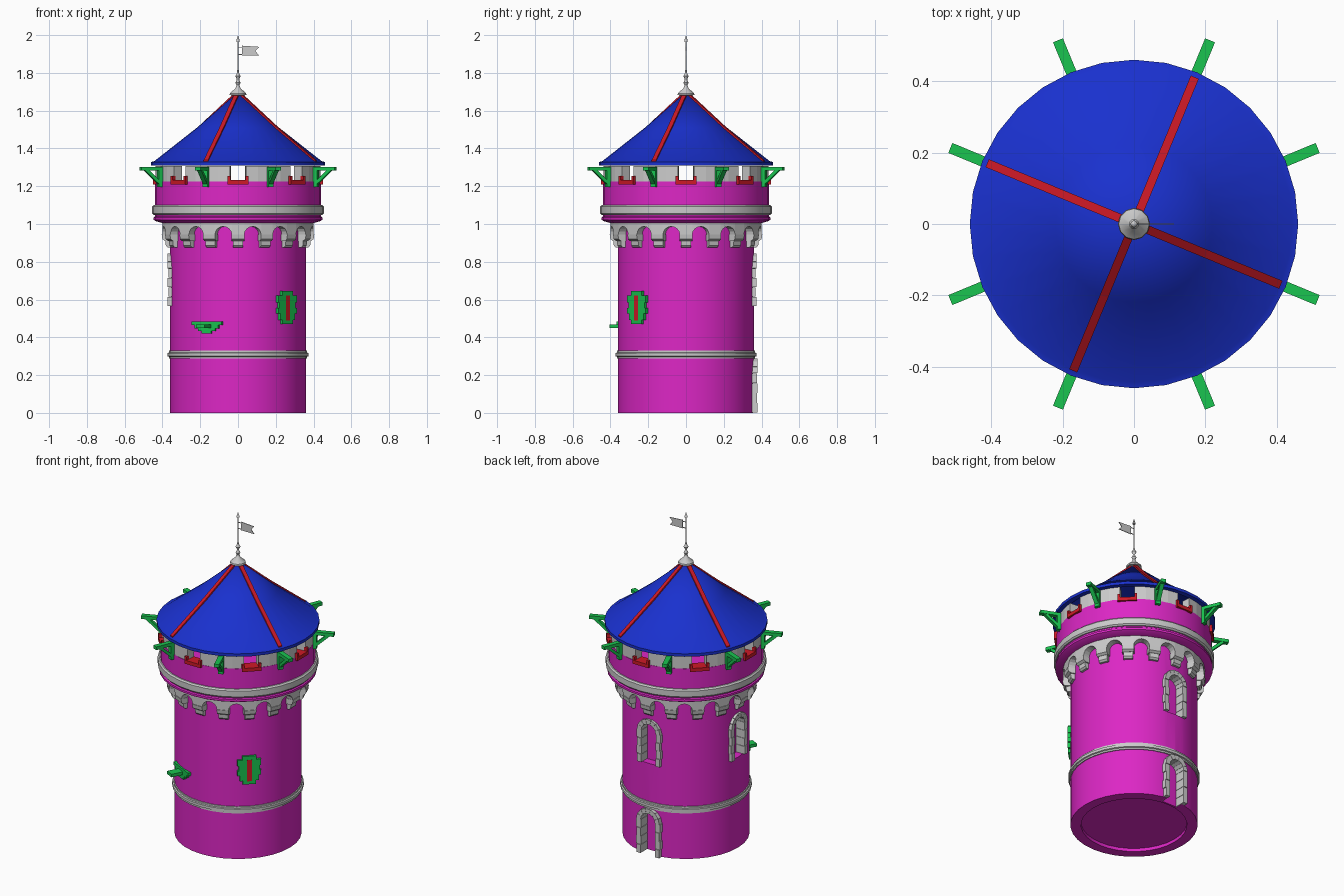
import bpy, bmesh
from math import sin, cos, pi, radians
from mathutils import Matrix

if "Cube" in bpy.data.objects:
    bpy.data.objects.remove(bpy.data.objects["Cube"])


def material(name, rgb):
    m = bpy.data.materials.new(name)
    m.diffuse_color = (*rgb, 1)
    m.use_nodes = True
    m.node_tree.nodes["Principled BSDF"].inputs["Base Color"].default_value = m.diffuse_color
    return m


MAGENTA = material("wall_magenta", (0.72, 0.02, 0.56))
BLUE = material("roof_blue", (0.01, 0.03, 0.62))
RED = material("trim_red", (0.62, 0.01, 0.02))
GREEN = material("bracket_green", (0.01, 0.55, 0.08))


def finish(bm, name, mat=None):
    bmesh.ops.recalc_face_normals(bm, faces=bm.faces)
    me = bpy.data.meshes.new(name)
    bm.to_mesh(me)
    bm.free()
    ob = bpy.data.objects.new(name, me)
    bpy.context.collection.objects.link(ob)
    if mat:
        me.materials.append(mat)
    return ob


def smooth(ob):
    bpy.ops.object.select_all(action='DESELECT')
    ob.select_set(True)
    bpy.context.view_layer.objects.active = ob
    bpy.ops.object.shade_smooth_by_angle(angle=radians(30))


def lathe(name, profile, mat=None, seg=32, closed=False):
    """Revolve (radius, z) points around z; closed joins last to first."""
    bm = bmesh.new()
    pts = profile + profile[:1] if closed else profile
    vs = [bm.verts.new((r, 0, z)) for r, z in pts]
    es = [bm.edges.new(p) for p in zip(vs, vs[1:])]
    bmesh.ops.spin(bm, geom=vs + es, cent=(0, 0, 0), axis=(0, 0, 1), angle=2 * pi, steps=seg)
    bmesh.ops.remove_doubles(bm, verts=bm.verts, dist=1e-5)
    ob = finish(bm, name, mat)
    smooth(ob)
    return ob


def spin(deg):
    """Turn a part built at the front (-y) to another bearing."""
    return Matrix.Rotation(radians(deg), 4, 'Z')


SIDE = spin(90)  # turns an xz outline into a yz outline


def prism(bm, pts, d0, d1, m):
    """Extrude an xz outline along y from d0 to d1."""
    a = [bm.verts.new(m @ Matrix.Translation((x, d0, z)).translation) for x, z in pts]
    b = [bm.verts.new(m @ Matrix.Translation((x, d1, z)).translation) for x, z in pts]
    bm.faces.new(a)
    bm.faces.new(b[::-1])
    n = len(pts)
    for i in range(n):
        j = (i + 1) % n
        bm.faces.new((a[j], a[i], b[i], b[j]))


def box(bm, x0, x1, y0, y1, z0, z1, m):
    prism(bm, [(x0, z0), (x1, z0), (x1, z1), (x0, z1)], y0, y1, m)


def arc_ring(bm, samples, r0, r1, top, close):
    """Curved wall between radii; samples are (degrees, bottom z)."""
    cols = []
    for a, z in samples:
        s, c = sin(radians(a)), -cos(radians(a))
        cols.append([bm.verts.new((r * s, r * c, h)) for r, h in ((r0, z), (r1, z), (r1, top), (r0, top))])
    for p, q in zip(cols, cols[1:] + (cols[:1] if close else [])):
        for i in range(4):
            j = (i + 1) % 4
            bm.faces.new((p[i], p[j], q[j], q[i]))
    if not close:
        bm.faces.new(cols[0])
        bm.faces.new(cols[-1][::-1])


# Tower wall with recessed base, flared head and hollow parapet
body = lathe("tower_wall", [
    (0, 0.02), (0.30, 0.02), (0.30, 0), (0.36, 0), (0.36, 1.0), (0.40, 1.005), (0.435, 1.015),
    (0.447, 1.022), (0.447, 1.035), (0.44, 1.04), (0.44, 1.225), (0.385, 1.225), (0.385, 1.12), (0, 1.12)], MAGENTA)

# Arched niches for the door and the two windows: bearing, base z, spring z
openings = [("door", 180, 0.0, 0.21, 0.378), ("back_window", 180, 0.565, 0.765, 0.372),
            ("left_window", 270, 0.565, 0.765, 0.372)]
bm = bmesh.new()
for name, az, z0, zs, r in openings:
    arch = [(0.055 * cos(pi * i / 10), zs + 0.055 * sin(pi * i / 10)) for i in range(11)]
    base = z0 if z0 else -0.05
    prism(bm, [(-0.055, base), (0.055, base)] + arch, -0.5, -0.31, spin(az))
cutter = finish(bm, "niche_cutter")
cutter.hide_render = True
mod = body.modifiers.new("niches", 'BOOLEAN')
mod.operation, mod.solver, mod.object = 'DIFFERENCE', 'EXACT', cutter
bpy.context.view_layer.objects.active = body
bpy.ops.object.modifier_apply(modifier=mod.name)
bpy.data.objects.remove(cutter)
smooth(body)

# Stone surrounds: jamb blocks and arch stones
for name, az, z0, zs, r in openings:
    bm = bmesh.new()
    m = spin(az)
    h = (zs - z0) / 4
    for s in (-1, 1):
        for i in range(4):
            x0, x1 = sorted((s * 0.05, s * (0.082 if i % 2 else 0.078)))
            box(bm, x0, x1, -r + 0.003 * (i % 2), -0.308, z0 + i * h + 0.001, z0 + (i + 1) * h - 0.001, m)
    for i in range(7):
        a, b = pi * i / 7 + 0.01, pi * (i + 1) / 7 - 0.01
        prism(bm, [(k * cos(t), zs + k * sin(t)) for k, t in ((0.05, a), (0.08, a), (0.08, b), (0.05, b))],
              -r, -0.308, m)
    finish(bm, name + "_surround")

# Stone string courses
lathe("lower_band", [(0.35, 0.287), (0.366, 0.287), (0.366, 0.297), (0.373, 0.30), (0.373, 0.316), (0.366, 0.319),
                     (0.366, 0.329), (0.35, 0.329)], closed=True)
lathe("upper_band", [(0.43, 1.048), (0.447, 1.048), (0.455, 1.056), (0.455, 1.092), (0.447, 1.10), (0.43, 1.10)],
      closed=True)

# Arcaded course under the head
bm = bmesh.new()
ring = []
for k in range(16):
    c = k * 22.5
    ring += [(c - 4.6, 0.94), (c + 4.6, 0.94)]
    for i in range(9):
        t = pi * i / 8
        ring.append((c + 11.25 - 6.5 * cos(t), 0.942 + 0.045 * sin(t)))
arc_ring(bm, ring, 0.35, 0.402, 1.01, True)
finish(bm, "corbel_arches")

# Stepped corbels
bm = bmesh.new()
for k in range(16):
    m = spin(k * 22.5) @ SIDE
    prism(bm, [(-0.34, 0.875), (-0.372, 0.875), (-0.382, 0.885), (-0.385, 0.91), (-0.34, 0.91)], -0.027, 0.027, m)
    prism(bm, [(-0.34, 0.91), (-0.386, 0.91), (-0.4, 0.92), (-0.404, 0.945), (-0.34, 0.945)], -0.034, 0.034, m)
finish(bm, "corbels")

# Merlons between eight crenels
bm = bmesh.new()
for k in range(8):
    arc_ring(bm, [(k * 45 + 5.5 + 34 * i / 4, 1.22) for i in range(5)], 0.385, 0.438, 1.307, False)
finish(bm, "merlons")

# Red U-shaped crenel frames
bm = bmesh.new()
for k in range(8):
    m = spin(k * 45)
    box(bm, -0.055, 0.055, -0.45, -0.38, 1.21, 1.232, m)
    for s in (-1, 1):
        box(bm, s * 0.048 - 0.007, s * 0.048 + 0.007, -0.449, -0.38, 1.232, 1.255, m)
finish(bm, "crenel_frames", RED)

# Roof brackets: wall post, beam and brace
bm = bmesh.new()
for k in range(8):
    m = spin(22.5 + k * 45)
    box(bm, -0.015, 0.015, -0.458, -0.43, 1.195, 1.30, m)
    box(bm, -0.015, 0.015, -0.558, -0.40, 1.282, 1.302, m)
    prism(bm, [(-0.45, 1.205), (-0.535, 1.282), (-0.51, 1.282), (-0.45, 1.228)], -0.012, 0.012, m @ SIDE)
finish(bm, "roof_brackets", GREEN)

# Conical roof and four red ribs
lathe("roof", [(0, 1.66), (0.43, 1.31), (0.461, 1.31), (0.461, 1.328), (0.444, 1.332), (0.22, 1.508), (0, 1.698)], BLUE)
bm = bmesh.new()
for k in range(4):
    prism(bm, [(-0.446, 1.322), (-0.446, 1.338), (-0.22, 1.518), (-0.02, 1.69), (-0.02, 1.67), (-0.22, 1.49)],
          -0.012, 0.012, spin(67.5 + 90 * k) @ SIDE)
finish(bm, "roof_ribs", RED)

# Finial with beads, pole and spear tip
lathe("finial", [(0, 1.68), (0.045, 1.682), (0.043, 1.692), (0.014, 1.718), (0.008, 1.735), (0.014, 1.748),
                 (0.007, 1.76), (0.007, 1.77), (0.014, 1.783), (0.006, 1.798), (0.004, 1.81), (0.003, 1.965),
                 (0.010, 1.967), (0, 2.0)], seg=12)

# Swallow-tailed pennant with two ties
bm = bmesh.new()
I = Matrix.Identity(4)
prism(bm, [(0.022, 1.892), (0.112, 1.892), (0.092, 1.915), (0.112, 1.938), (0.022, 1.944)], -0.002, 0.002, I)
for z in (1.898, 1.936):
    box(bm, 0, 0.025, -0.0015, 0.0015, z - 0.002, z + 0.002, I)
finish(bm, "pennant")

# Arrow slit: stepped green stones and red slot
bm = bmesh.new()
m = spin(45)
for z0, z1, w in ((0.47, 0.492, 0.038), (0.492, 0.525, 0.055), (0.525, 0.555, 0.068), (0.555, 0.585, 0.06),
                  (0.585, 0.622, 0.068), (0.622, 0.645, 0.04)):
    box(bm, -w, w, -0.372, -0.33, z0, z1, m)
finish(bm, "slit_surround", GREEN)
bm = bmesh.new()
box(bm, -0.014, 0.014, -0.375, -0.34, 0.49, 0.622, m)
finish(bm, "slit_opening", RED)

# Water spout on a stepped green stone panel
bm = bmesh.new()
m = spin(-27)
for z0, z1, w in ((0.465, 0.485, 0.088), (0.448, 0.465, 0.07), (0.433, 0.448, 0.05), (0.42, 0.433, 0.028)):
    box(bm, -w, w, -0.368, -0.33, z0, z1, m)
box(bm, -0.026, 0.026, -0.44, -0.34, 0.449, 0.468, m)
finish(bm, "water_spout", GREEN)
